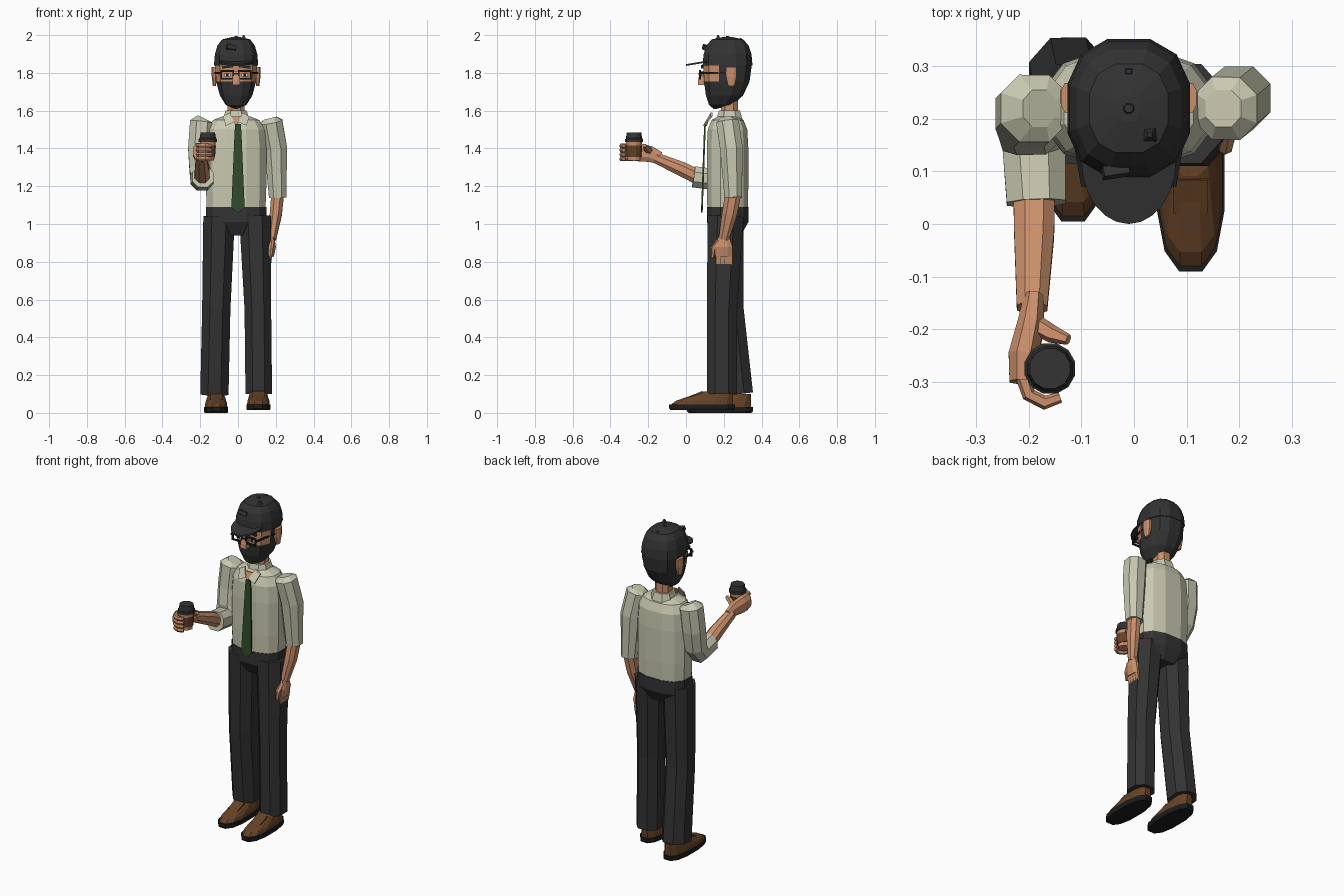
import bpy, bmesh, math
from mathutils import Vector, Matrix

if "Cube" in bpy.data.objects:
    bpy.data.objects.remove(bpy.data.objects["Cube"])

SIDES = (("left", 1), ("right", -1))
MIDDLE = -.01   # body centre line in x
SPINE = .22     # body centre line in y


def material(name, red, green, blue):
    result = bpy.data.materials.new(name)
    result.use_nodes = True
    result.diffuse_color = (red, green, blue, 1)
    shader = result.node_tree.nodes["Principled BSDF"]
    shader.inputs["Base Color"].default_value = result.diffuse_color
    return result


shirt_khaki = material("pale khaki", .58, .58, .44)
skin_tan = material("skin tan", .6, .28, .15)
charcoal = material("charcoal", .033, .033, .033)
black = material("black", .012, .012, .012)
leather = material("leather brown", .13, .055, .02)
tie_green = material("tie green", .03, .07, .022)
eye_white = material("eye white", .6, .6, .58)


def finish(name, bm, *materials):
    bmesh.ops.recalc_face_normals(bm, faces=bm.faces)
    mesh = bpy.data.meshes.new(name)
    bm.to_mesh(mesh)
    bm.free()
    for entry in materials:
        mesh.materials.append(entry)
    result = bpy.data.objects.new(name, mesh)
    bpy.context.collection.objects.link(result)
    return result


def loft(name, rings, *materials):
    """Skin a list of point rings and cap both ends."""
    bm = bmesh.new()
    rings = [[bm.verts.new(point) for point in ring] for ring in rings]
    for lower, upper in zip(rings, rings[1:]):
        for k in range(len(lower)):
            bm.faces.new((lower[k - 1], lower[k], upper[k], upper[k - 1]))
    bm.faces.new(rings[0])
    bm.faces.new(rings[-1])
    return finish(name, bm, *materials)


def ring(centre, across, along, sides, power):
    """Rounded polygon spanned by two half-axis vectors."""
    points = []
    for k in range(sides):
        angle = math.tau * (k + .5) / sides
        c, s = (math.copysign(abs(f / math.cos(math.pi / sides)) ** power, f)
                for f in (math.cos(angle), math.sin(angle)))
        points.append(centre + across * c + along * s)
    return points


def stack(name, colours, x, y, width, depth, levels, lean=0, slim=1, sides=12, power=.8):
    """Level rings, each given by height and scale; lean shifts the small ones in y."""
    rings = [ring(Vector((x, y + lean * (1 - scale), z)), Vector((width * scale ** slim, 0, 0)),
                  Vector((0, depth * scale, 0)), sides, power) for z, scale in levels]
    return loft(name, rings, *colours)


def limb(name, colour, joints, radii, flatness=1, sides=8, axis="X"):
    """Rings set square to a path through the joints."""
    joints = [Vector(joint) for joint in joints]
    rings = []
    for i, (joint, radius) in enumerate(zip(joints, radii)):
        path = (joints[min(i + 1, len(joints) - 1)] - joints[max(i - 1, 0)]).normalized()
        across = Vector((axis == "X", 0, axis == "Z"))
        across = (across - path * across.dot(path)).normalized()
        rings.append(ring(joint, across * radius * flatness, path.cross(across) * radius, sides, .9))
    return loft(name, rings, colour)


def plate(name, colour, points, thickness):
    front = [Vector(point) for point in points]
    return loft(name, [front, [point + Vector((0, thickness, 0)) for point in front]], colour)


def box(name, colour, location, size, tilt=(0, 0, 0)):
    bm = bmesh.new()
    bmesh.ops.create_cube(bm, size=1, matrix=Matrix.Diagonal((*size, 1)))
    result = finish(name, bm, colour)
    result.location, result.rotation_euler = location, tilt
    return result


# Torso, collar and neck
stack("shirt_torso", [shirt_khaki], MIDDLE, SPINE, .16, .11,
      ((1.07, .97), (1.2, 1), (1.4, 1), (1.5, .95), (1.55, .77), (1.57, .45)))
stack("collar", [shirt_khaki], MIDDLE, .23, .07, .07, ((1.55, 1), (1.6, .8)), sides=8)
stack("neck", [skin_tan], MIDDLE, .23, .045, .045, ((1.5, 1), (1.72, 1)), sides=8)
plate("throat", skin_tan, ((MIDDLE - .03, .13, 1.57), (MIDDLE + .03, .13, 1.57), (MIDDLE, .11, 1.52)), -.009)
for side, s in SIDES:
    plate(side + "_collar_flap", shirt_khaki, [(MIDDLE + s * x, y, z) for x, y, z in (
        (.01, .11, 1.54), (.035, .14, 1.59), (.07, .14, 1.57), (.055, .1, 1.52))], -.009)

# Tie hangs slightly forward at its lower end
half_tie = ((.015, 1.53), (.018, 1.49), (.035, 1.09), (.004, 1.06))
outline = [(-x, z) for x, z in half_tie] + [(x, z) for x, z in reversed(half_tie)]
plate("tie", tie_green, [(x, .05 + z * .036, z) for x, z in outline], -.009)

# Trousers
stack("hips", [charcoal], MIDDLE, SPINE, .16, .11, ((.94, .65), (1.01, 1), (1.09, 1)))
limb("left_leg", charcoal, ((.11, .19, .1), (.105, .19, .55), (.09, .21, 1.04)), (.08, .08, .095), .88)
limb("right_leg", charcoal, ((-.125, .27, .1), (-.115, .22, .55), (-.1, .21, 1.04)), (.085, .085, .095), .88)


# Shoes, with the heel kept upright as the upper narrows
def shoe(side, x, y, ground):
    stack(side + "_sole", [black], x, y, .064, .175, ((ground, .95), (ground + .01, 1), (ground + .03, 1)))
    stack(side + "_shoe", [leather], x, y, .06, .165,
          [(ground + rise, scale) for rise, scale in ((.03, 1), (.05, .92), (.08, .66), (.1, .48))],
          lean=.165, slim=.5)
    box(side + "_shoe_tongue", leather, (x, y - .03, ground + .08), (.066, .07, .016), (.4, 0, 0))


shoe("left", .108, .085, .014)
shoe("right", -.116, .18, 0)


# Head and cap are two half domes meeting at the cap rim
def dome(height, power):
    angles = [math.radians(step) for step in range(0, 90, 22)]
    return [(1.84 + height * math.sin(a), math.cos(a) ** power) for a in angles]


head = stack("head", [charcoal, skin_tan], MIDDLE, SPINE, .112, .128, dome(-.23, .8), lean=-.07)
for face in head.data.polygons:
    if face.center.z > 1.76 and face.center.y < .19:
        face.material_index = 1
stack("cap_crown", [charcoal], MIDDLE, SPINE, .117, .132, dome(.15, .5))
arc = [math.pi * k / 12 for k in range(13)]
bill = [Vector((MIDDLE + .09 * math.cos(a), .12 * (1 - math.sin(a)), 1.866 - .02 * math.sin(a))) for a in arc]
loft("cap_bill", [bill, [point - Vector((0, 0, .009)) for point in bill]], charcoal)
stack("cap_button", [charcoal], MIDDLE, SPINE, .013, .013, ((1.98, 1), (1.995, .6)), sides=8)
stack("cap_back_peak", [charcoal], MIDDLE, .29, .016, .013, ((1.95, 1), (1.985, .3)), sides=4)
stack("cap_front_peak", [charcoal], .03, .17, .02, .02, ((1.96, 1), (2, .2)), sides=4)
box("cap_front_tab", charcoal, (-.035, .1, 1.935), (.05, .02, .024), (-.3, .2, .15))

# Face and spectacles
stack("nose", [skin_tan], MIDDLE, .085, .02, .022, ((1.735, 1), (1.76, .95), (1.81, .5)), sides=4)
for side, s in SIDES:
    eye = Vector((MIDDLE + s * .046, .08, 1.79))
    stack(side + "_ear", [skin_tan], MIDDLE + s * .115, .24, .014, .028, ((1.73, .6), (1.78, 1), (1.83, 1)), sides=8)
    box(side + "_eye", eye_white, eye + Vector((0, .009, 0)), (.034, .008, .016))
    box(side + "_pupil", black, eye + Vector((0, .005, 0)), (.014, .006, .016))
    box(side + "_brow", charcoal, eye + Vector((0, .006, .042)), (.06, .014, .012), (0, s * .12, 0))
    for d in (-1, 1):
        box(side + "_rim_bar", black, eye + Vector((0, -.006, d * .02)), (.072, .01, .008))
        box(side + "_rim_post", black, eye + Vector((d * .032, -.006, 0)), (.008, .01, .04))
    box(side + "_temple_arm", black, (MIDDLE + s * .1, .15, 1.8), (.008, .16, .01), (0, 0, -s * .17))
box("spectacle_bridge", black, (MIDDLE, .07, 1.795), (.03, .01, .008))

# Hanging left arm
limb("left_sleeve", shirt_khaki, ((.17, .22, 1.56), (.175, .22, 1.54), (.2, .24, 1.4), (.21, .25, 1.14)),
     (.035, .06, .06, .046))
limb("left_forearm", skin_tan, ((.21, .25, 1.16), (.2, .23, 1.05), (.18, .2, .92)), (.042, .04, .027), .8)
limb("left_palm", skin_tan, ((.18, .2, .93), (.18, .2, .88), (.17, .2, .83)), (.03, .046, .045), .45)
for k in range(4):
    y = .17 + .022 * k
    limb("left_finger", skin_tan, ((.173, y, .84), (.165, y, .79), (.16, y, .76)), (.011, .01, .006), sides=4)
limb("left_thumb", skin_tan, ((.18, .175, .91), (.174, .145, .87), (.17, .14, .82)), (.013, .012, .007), sides=6)

# Raised right arm
limb("right_sleeve", shirt_khaki, ((-.18, .22, 1.56), (-.19, .22, 1.54), (-.2, .21, 1.4), (-.195, .19, 1.29),
     (-.19, .15, 1.235), (-.186, .04, 1.25)), (.035, .064, .064, .062, .06, .056))
limb("right_forearm", skin_tan, ((-.19, .08, 1.24), (-.19, -.02, 1.29), (-.194, -.16, 1.35)), (.04, .038, .029))
limb("right_palm", skin_tan, ((-.19, -.14, 1.35), (-.196, -.19, 1.37), (-.21, -.25, 1.38), (-.21, -.3, 1.385)),
     (.032, .042, .048, .045), .6)
for k in range(4):
    z = 1.345 + .023 * k
    limb("right_finger", skin_tan, ((-.216, -.28, z), (-.2, -.325, z), (-.17, -.34, z), (-.14, -.33, z)),
         (.012, .012, .012, .009), sides=6, axis="Z")
limb("right_thumb", skin_tan, ((-.19, -.19, 1.385), (-.155, -.21, 1.4), (-.125, -.22, 1.415)),
     (.017, .015, .009), sides=6, axis="Z")


# Takeaway cup
def cup_part(name, colour, radius, *levels):
    stack(name, [colour], -.16, -.275, radius, radius, levels, power=1)


cup_part("cup_body", skin_tan, .042, (1.335, .8), (1.44, 1))
cup_part("cup_band", leather, .043, (1.355, .9), (1.415, 1))
cup_part("cup_lid", charcoal, .048, (1.435, 1), (1.45, 1), (1.454, .9), (1.484, .8))
